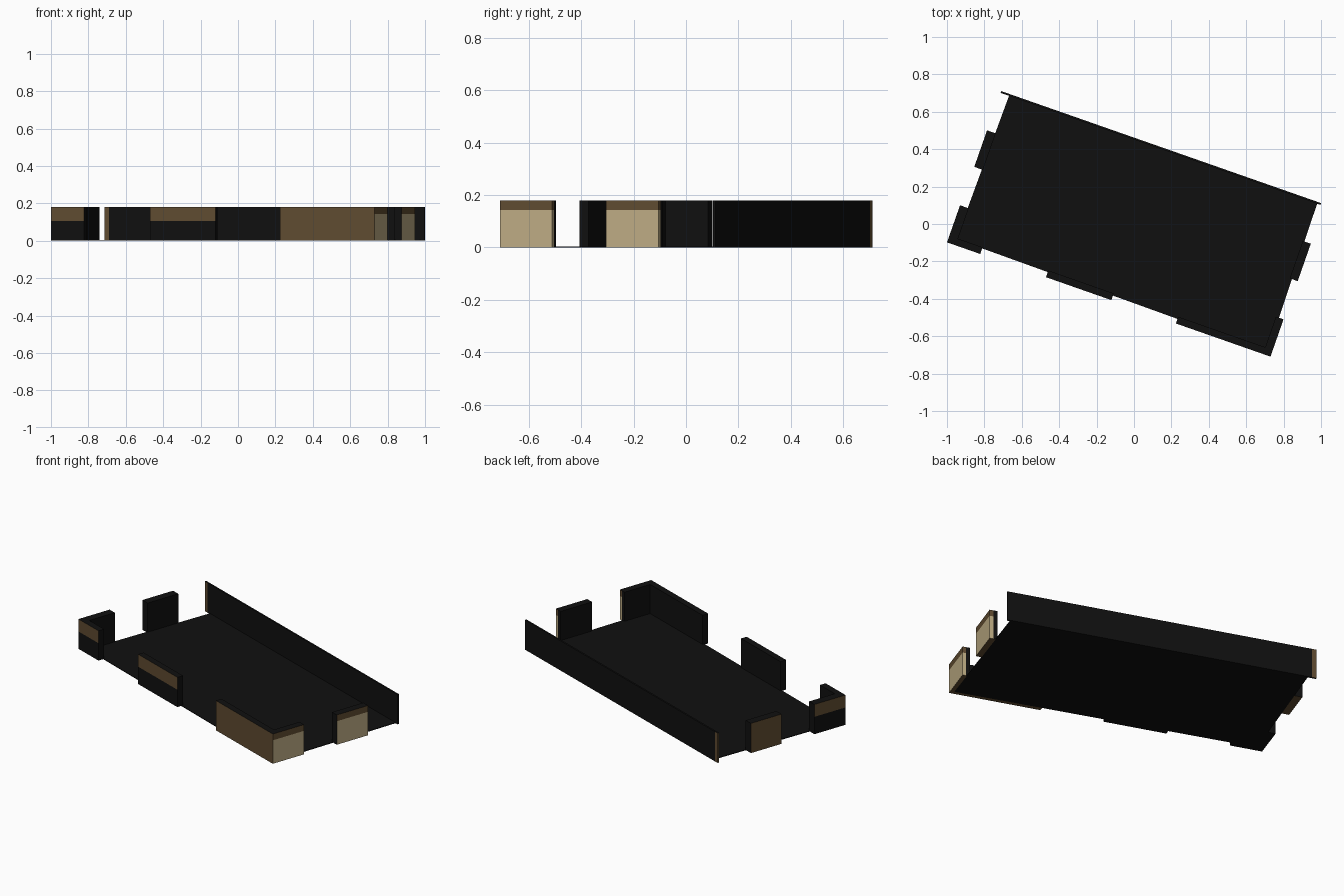
import bpy, bmesh, math
from mathutils import Matrix

cube = bpy.data.objects.get("Cube")
if cube:
    bpy.data.objects.remove(cube)

TURN = Matrix.Rotation(math.radians(-19.3), 4, 'Z')
TOP = 0.18


def material(name, rgb):
    m = bpy.data.materials.new(name)
    m.use_nodes = True
    m.diffuse_color = (*rgb, 1)
    m.node_tree.nodes["Principled BSDF"].inputs["Base Color"].default_value = (*rgb, 1)
    return m


MATS = [material("black", (0.005, 0.005, 0.005)),
        material("brown", (0.115, 0.071, 0.030)),
        material("beige", (0.51, 0.41, 0.23))]
BLACK, BROWN, BEIGE = range(3)


def prism(name, outline, levels, rule):
    """Stack an outline through height levels; colour each face by rule(centre, normal)."""
    bm = bmesh.new()
    rings = [[bm.verts.new((x, y, z)) for x, y in outline] for z in levels]
    n = len(outline)
    bm.faces.new(rings[0][::-1])
    bm.faces.new(rings[-1])
    for low, high in zip(rings, rings[1:]):
        for i in range(n):
            j = (i + 1) % n
            bm.faces.new((low[i], low[j], high[j], high[i]))
    bm.normal_update()
    for f in bm.faces:
        f.material_index = rule(f.calc_center_median(), f.normal)
    bm.transform(TURN)
    mesh = bpy.data.meshes.new(name)
    bm.to_mesh(mesh)
    bm.free()
    for m in MATS:
        mesh.materials.append(m)
    obj = bpy.data.objects.new(name, mesh)
    bpy.context.collection.objects.link(obj)


def rect(x0, x1, y0, y1):
    return [(x0, y0), (x1, y0), (x1, y1), (x0, y1)]


# Colour rules
def plain(c, n):
    return BLACK


def upper_band(c, n):
    outside = (n.y < -0.9 and c.y < -0.41) or (n.x < -0.9 and c.x < -0.9)
    return BROWN if outside and c.z > 0.105 else BLACK


def brown_outside(c, n):
    return BROWN if n.x < -0.9 or n.z < -0.9 else BLACK


def beige_side(c, n):
    if n.z < -0.9 or (n.y < -0.9 and c.y < -0.41):
        return BROWN
    outer_end = n.y > 0.9 and c.x > 0.905
    if (n.x > 0.9 and c.x > 0.9) or outer_end:
        return BEIGE if c.z < 0.14 else BROWN
    return BLACK


def brown_tip(c, n):
    return BROWN if c.x < -0.875 and abs(n.z) < 0.5 else BLACK


# Floor slab
prism("floor", [(-0.87, -0.39), (0.90, -0.407), (0.888, 0.434), (-0.857, 0.434)],
      (0, 0.004), plain)

# Thin full-length back wall with a brown end strip
prism("back_wall", [(-0.905, 0.426), (-0.88, 0.426), (0.907, 0.426),
                    (0.907, 0.436), (-0.88, 0.436), (-0.905, 0.436)],
      (0, TOP), brown_tip)

# Left side walls
prism("left_wall", rect(-0.907, -0.858, 0.006, 0.213), (0, TOP), brown_outside)
prism("left_front_corner",
      [(-0.911, -0.423), (-0.723, -0.423), (-0.723, -0.385), (-0.862, -0.385),
       (-0.862, -0.213), (-0.911, -0.213)], (0, 0.105, TOP), upper_band)

# Front middle wall
prism("front_wall", rect(-0.35, 0.02, -0.424, -0.386), (0, 0.105, TOP), upper_band)

# Right side walls, their outer half showing beige at the back end
prism("right_front_corner",
      [(0.387, -0.428), (0.923, -0.428), (0.923, -0.217), (0.902, -0.217),
       (0.88, -0.217), (0.88, -0.39), (0.387, -0.39)], (0, 0.142, TOP), beige_side)
prism("right_wall",
      [(0.882, 0.001), (0.927, 0.001), (0.927, 0.213), (0.905, 0.213), (0.882, 0.213)],
      (0, 0.142, TOP), beige_side)
